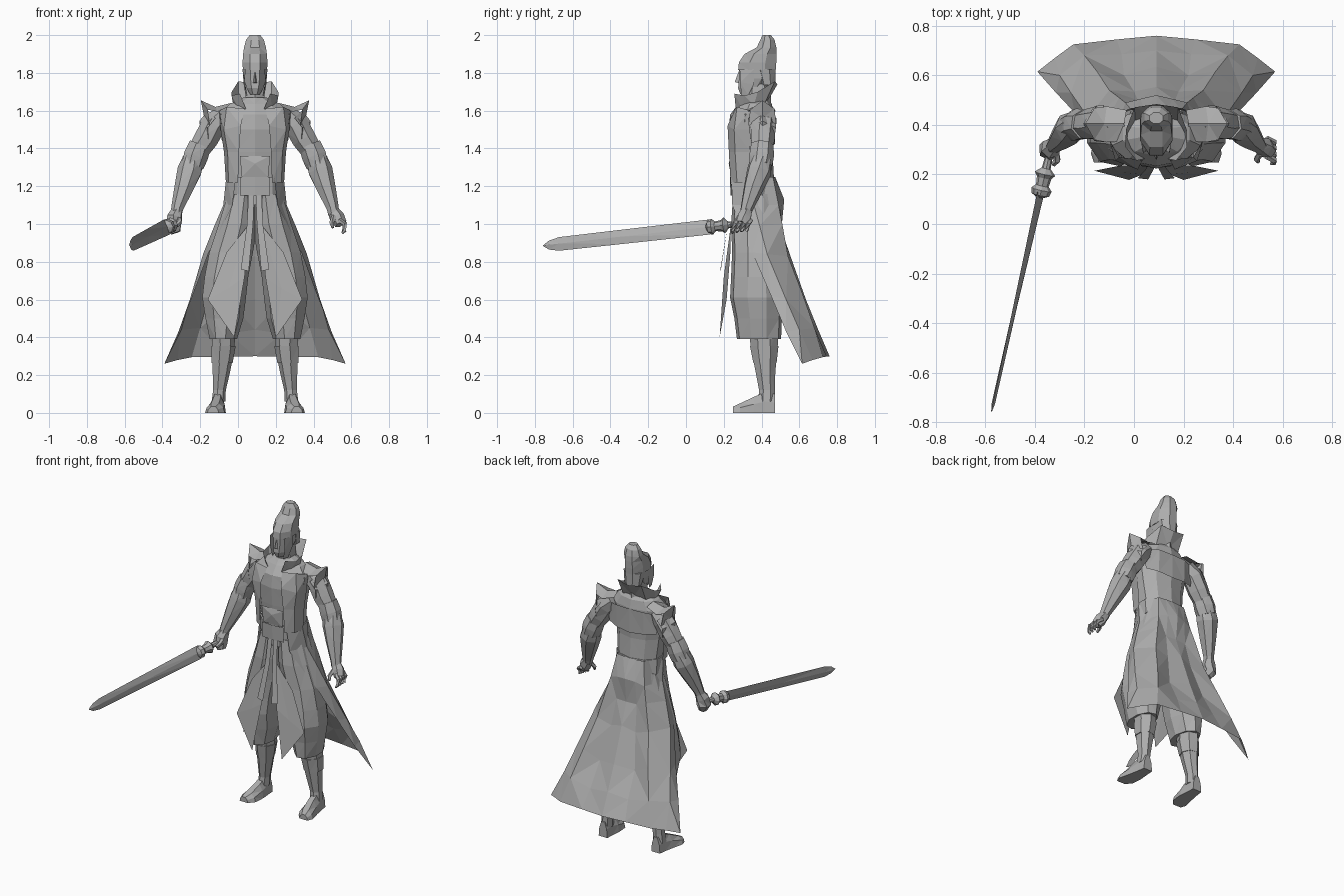
import bpy, bmesh, math
from mathutils import Vector

CX = 0.09  # the figure stands slightly right of centre because of the sword
grey = bpy.data.materials.new("stone grey")
grey.diffuse_color = (0.42, 0.42, 0.42, 1)


def make(name, verts, faces, side=1):
    """Mesh from points; side=-1 mirrors across the body's middle plane."""
    bm = bmesh.new()
    vs = [bm.verts.new((CX + side * v[0], v[1], v[2])) for v in verts]
    for f in faces:
        bm.faces.new([vs[i] for i in f])
    bmesh.ops.remove_doubles(bm, verts=bm.verts, dist=0.0005)
    bmesh.ops.triangulate(bm, faces=bm.faces, quad_method='SHORT_EDGE')
    bmesh.ops.recalc_face_normals(bm, faces=bm.faces)
    me = bpy.data.meshes.new(name)
    bm.to_mesh(me)
    bm.free()
    me.materials.append(grey)
    ob = bpy.data.objects.new(name, me)
    bpy.context.collection.objects.link(ob)
    return ob


def skin(name, rings, side=1):
    n = len(rings[0])
    verts = [p for r in rings for p in r]
    faces = [(i * n + k, i * n + (k + 1) % n, (i + 1) * n + (k + 1) % n, (i + 1) * n + k)
             for i in range(len(rings) - 1) for k in range(n)]
    last = (len(rings) - 1) * n
    faces += [tuple(range(n))[::-1], tuple(range(last, last + n))]
    return make(name, verts, faces, side)


def loft(name, rings, n=8, side=1):
    """Rings are (z, centre x, half width, front y, back y)."""
    s = 1 / math.cos(math.pi / n)
    out = []
    for z, cx, hx, yf, yb in rings:
        out.append([(cx + hx * s * math.cos((k + .5) * math.tau / n),
                     (yf + yb) / 2 + (yb - yf) / 2 * s * math.sin((k + .5) * math.tau / n), z)
                    for k in range(n)])
    return skin(name, out, side)


def tube(name, path, n=7, side=1):
    """Path points are (x, y, z, radius)."""
    ps = [Vector(p[:3]) for p in path]
    out = []
    for i, p in enumerate(ps):
        d = ps[min(i + 1, len(ps) - 1)] - ps[max(i - 1, 0)]
        q = d.to_track_quat('Z', 'Y')
        out.append([p + q @ Vector((math.cos(k * math.tau / n), math.sin(k * math.tau / n), 0)) * path[i][3]
                    for k in range(n)])
    return skin(name, out, side)


def sheet(name, rows, side=1):
    n = len(rows[0])
    faces = [(i * n + k, i * n + k + 1, (i + 1) * n + k + 1, (i + 1) * n + k)
             for i in range(len(rows) - 1) for k in range(n - 1)]
    return make(name, [p for r in rows for p in r], faces, side)


def mirrored(row):
    """Half row, edge to middle, continued to the other edge."""
    return row + [(-x, y, z) for x, y, z in row[-2::-1]]


# head: face, nose, tall hood and neck guard
loft("neck", [(1.58, 0, .06, .31, .44), (1.74, 0, .045, .33, .44)], 6)
loft("face", [(1.685, 0, .025, .288, .36), (1.72, 0, .045, .276, .41),
              (1.77, 0, .057, .28, .45), (1.84, 0, .06, .28, .46)])
make("nose", [(-.012, .282, 1.745), (.012, .282, 1.745), (0, .258, 1.752), (0, .28, 1.81)],
     [(0, 1, 2), (1, 3, 2), (3, 0, 2), (0, 3, 1)])
loft("helmet", [(1.815, 0, .064, .276, .475), (1.855, 0, .066, .28, .478), (1.9, 0, .063, .31, .479),
                (1.935, 0, .058, .375, .478), (1.975, 0, .047, .393, .469), (2.0, 0, .028, .405, .45)])
loft("helmet_neck_guard", [(1.735, 0, .052, .39, .472), (1.82, 0, .063, .36, .475)])
for s in (1, -1):
    sheet("cheek_guard", [[(.05, .284, 1.82), (.066, .36, 1.82)], [(.054, .288, 1.75), (.06, .36, 1.74)],
                          [(.04, .292, 1.68), (.05, .33, 1.68)]], s)

# standing collar, open at the front
sheet("collar", [mirrored([(.04, .265, 1.59), (.09, .295, 1.615), (.115, .36, 1.63), (.085, .415, 1.635),
                           (0, .43, 1.645)]),
                 mirrored([(.08, .256, 1.69), (.124, .31, 1.68), (.123, .38, 1.7), (.088, .471, 1.756),
                           (0, .484, 1.74)])])

# torso, belt and buckle plate
loft("torso", [(1.1, 0, .14, .26, .49), (1.25, 0, .142, .255, .46), (1.38, 0, .155, .24, .452),
               (1.5, 0, .175, .23, .46), (1.58, 0, .185, .24, .46), (1.635, 0, .135, .28, .45),
               (1.67, 0, .06, .31, .43)], 10)
loft("belt", [(1.15, 0, .15, .248, .48), (1.25, 0, .15, .245, .465)], 10)
sheet("belt_plate", [[(-.08, .242, 1.15), (0, .236, 1.15), (.08, .242, 1.15)],
                     [(-.08, .238, 1.25), (0, .232, 1.25), (.08, .238, 1.25)]])
make("belly_wrap", [(-.08, .236, 1.36), (.08, .236, 1.36), (.07, .24, 1.25), (-.07, .24, 1.25), (0, .226, 1.32)],
     [(0, 1, 4), (1, 2, 4), (2, 3, 4), (3, 0, 4)])

for s in (1, -1):
    # coat fronts
    sheet("coat_lapel", [[(.055, .258, 1.61), (.15, .27, 1.62), (.19, .34, 1.6)],
                         [(.075, .22, 1.52), (.165, .255, 1.5), (.182, .34, 1.5)],
                         [(.085, .227, 1.38), (.145, .26, 1.38), (.164, .34, 1.38)],
                         [(.09, .236, 1.22), (.14, .27, 1.22), (.154, .34, 1.22)]], s)
    # shoulder guards with upturned tips
    sheet("shoulder_guard_top", [[(.12, .335, 1.62), (.13, .405, 1.64), (.12, .46, 1.62)],
                                 [(.2, .33, 1.595), (.21, .405, 1.62), (.2, .475, 1.595)],
                                 [(.25, .34, 1.605), (.287, .405, 1.655), (.25, .468, 1.61)],
                                 [(.24, .33, 1.52), (.268, .405, 1.56), (.24, .478, 1.53)]], s)
    sheet("shoulder_guard_lower", [[(.21, .33, 1.56), (.25, .405, 1.6), (.21, .48, 1.56)],
                                   [(.25, .335, 1.51), (.295, .405, 1.545), (.25, .476, 1.51)],
                                   [(.245, .34, 1.45), (.285, .405, 1.47), (.245, .468, 1.45)]], s)
    # arms: sleeve, elbow band, bracer
    tube("upper_arm", [(.16, .4, 1.58, .055), (.215, .407, 1.53, .068), (.26, .404, 1.45, .066),
                       (.305, .402, 1.38, .056)], 7, s)
    tube("elbow_band", [(.29, .402, 1.42, .061), (.315, .4, 1.36, .067), (.333, .396, 1.31, .062)], 7, s)
    tube("forearm", [(.325, .4, 1.345, .058), (.345, .387, 1.28, .067), (.375, .356, 1.19, .053),
                     (.41, .322, 1.085, .034), (.418, .313, 1.05, .03)], 7, s)
    # baggy trousers with a hem at the calf
    loft("trouser_leg", [(1.16, .068, .075, .255, .48), (1.0, .092, .1, .245, .49), (.85, .13, .112, .25, .495),
                         (.72, .155, .112, .245, .505), (.61, .167, .112, .24, .512), (.5, .165, .097, .262, .502),
                         (.39, .17, .07, .275, .498)], 9, s)
    # loose panel hanging over the front of each leg
    make("front_panel", [(.03, .238, 1.0), (.15, .235, .85), (.25, .215, .6), (.11, .178, .4), (.055, .2, .72),
                         (.14, .208, .66)],
         [(0, 1, 5), (1, 2, 5), (2, 3, 5), (3, 4, 5), (4, 0, 5)], s)
    # sash ends
    sheet("sash_end", [[(.004, .24, 1.16), (.035, .24, 1.16)], [(.01, .222, 1.0), (.042, .222, 1.0)],
                       [(.033, .18, .75), (.075, .185, .76)]], s)
    # shins, calf wraps and shoes
    loft("shin", [(.45, .17, .058, .335, .482), (.34, .17, .056, .35, .48), (.22, .18, .044, .372, .469),
                  (.12, .19, .032, .39, .467), (.06, .195, .034, .385, .467)], 7, s)
    loft("calf_wrap", [(.355, .17, .061, .344, .484), (.265, .177, .053, .361, .475)], 7, s)
    skin("shoe", [[(.2 + a * w + o, y, z) for a, z in ((-1, 0), (1, 0), (.85, h * .55), (.4, h), (-.4, h), (-.85, h * .55))]
                  for y, w, h, o in ((.248, .03, .033, .022), (.285, .052, .05, .012), (.36, .046, .085, 0),
                                     (.42, .037, .11, -.003), (.472, .032, .1, -.005))], s)

# long coat tail sweeping back and outward, with folds
tail = [[(.1, .24, 1.25), (.152, .33, 1.25), (.1, .46, 1.25), (.05, .468, 1.25), (0, .472, 1.25)],
        [(.12, .245, 1.1), (.168, .36, 1.1), (.125, .49, 1.1), (.065, .505, 1.12), (0, .52, 1.13)],
        [(.17, .285, 1.0), (.215, .39, .99), (.15, .51, 1.0), (.075, .5, .97), (0, .505, .97)],
        [(.245, .35, .85), (.275, .43, .84), (.19, .54, .83), (.09, .535, .8), (0, .553, .83)],
        [(.33, .45, .62), (.345, .53, .6), (.24, .617, .63), (.13, .6, .58), (0, .635, .6)],
        [(.405, .53, .43), (.39, .6, .44), (.29, .68, .45), (.14, .685, .42), (0, .7, .44)],
        [(.48, .615, .26), (.41, .67, .28), (.335, .725, .295), (.16, .745, .298), (0, .76, .3)]]
sheet("coat_tail", [mirrored(r) for r in tail])
# raised band across the upper back
sheet("back_yoke", [mirrored([(.2, .43, 1.57), (.1, .468, 1.58), (0, .472, 1.58)]),
                    mirrored([(.175, .43, 1.44), (.1, .462, 1.43), (0, .47, 1.42)])])

# sword hand closed round the grip
tube("sword_fist", [(.412, .322, 1.07, .031), (.425, .305, 1.035, .043), (.432, .3, .99, .045),
                    (.42, .297, .953, .028)], 6, -1)
tube("sword_thumb", [(.405, .29, 1.03, .016), (.4, .258, 1.01, .015), (.415, .24, .99, .01)], 5, -1)
# relaxed hand with bent fingers
tube("open_palm", [(.412, .322, 1.07, .031), (.435, .31, 1.035, .04), (.455, .295, 1.0, .033)], 6)
for i in range(4):
    y = .262 + .024 * i
    tube("finger", [(.445, y + .01, 1.02, .013), (.476, y - .005, 1.0, .013), (.474, y - .015, .965, .011),
                    (.462, y - .018, .95 + .006 * i, .006)], 5)
tube("open_thumb", [(.42, .285, 1.04, .014), (.405, .262, 1.005, .013), (.412, .25, .98, .007)], 5)

# sword: ribbed hilt and long tapering blade, its upper edge leaning outward
tip, butt = Vector((-.665, -.757, .885)), Vector((-.425, .31, 1.005))


def along(t):
    return butt.lerp(tip, t)


tube("sword_hilt", [(*along(t), r) for t, r in ((0, .018), (.02, .026), (.045, .016), (.08, .018), (.1, .042),
                                                (.115, .03), (.145, .026), (.16, .042), (.18, .036), (.19, .015))], 8)
rings = []
for t, h in ((.17, .04), (.6, .038), (.92, .036), (.97, .024), (1, .002)):
    c = along(t)
    w = Vector((.98, -.2, .2)) * min(.007, h * .3)
    up = Vector((-.016 * (1.1 - t), 0, h))
    rings.append([c + up, c + w, c - up, c - w])
skin("sword_blade", rings)
